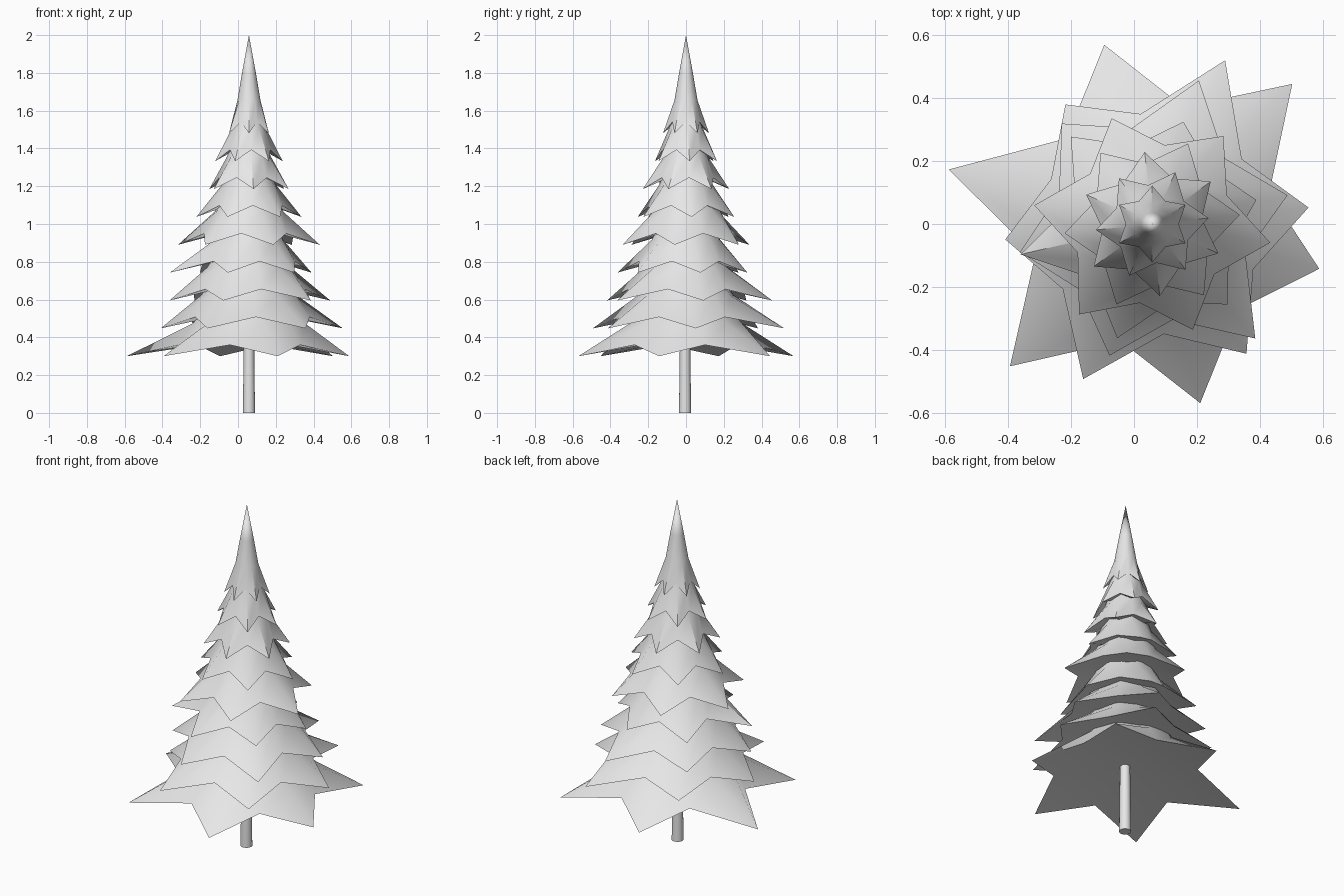
import bpy, bmesh
from math import radians, sin, cos

cube = bpy.data.objects.get("Cube")
if cube:
    bpy.data.objects.remove(cube, do_unlink=True)

AXIS_X = 0.058

mat = bpy.data.materials.new("light grey")
mat.use_nodes = True
colour = (0.8, 0.8, 0.8, 1)
mat.diffuse_color = colour
mat.node_tree.nodes["Principled BSDF"].inputs["Base Color"].default_value = colour


def finish(bm, name):
    """Turn a bmesh into a smooth object with sharp rims."""
    bmesh.ops.recalc_face_normals(bm, faces=bm.faces)
    mesh = bpy.data.meshes.new(name)
    bm.to_mesh(mesh)
    bm.free()
    mesh.materials.append(mat)
    obj = bpy.data.objects.new(name, mesh)
    bpy.context.collection.objects.link(obj)
    bpy.ops.object.select_all(action='DESELECT')
    obj.select_set(True)
    bpy.context.view_layer.objects.active = obj
    bpy.ops.object.shade_smooth_by_angle(angle=radians(50))
    return obj


def branch_tier(name, z, turn, tips, notch):
    """Six-pointed skirt: jagged rim, two round rings and a peak."""
    bm = bmesh.new()
    mean = sum(tips) / 6

    def ring(radius, height):
        verts = []
        for i in range(12):
            a = radians(turn + 30 * i)
            r = radius(i)
            verts.append(bm.verts.new((AXIS_X + r * cos(a), r * sin(a), height(i))))
        return verts

    rings = [
        ring(lambda i: mean * notch if i % 2 else tips[i // 2],
             lambda i: z + 0.06 * (i % 2)),
        ring(lambda i: mean * 0.5, lambda i: z + 0.175),
        ring(lambda i: mean * 0.3, lambda i: z + 0.32),
    ]
    peak = bm.verts.new((AXIS_X, 0, z + 0.52))
    hollow = bm.verts.new((AXIS_X, 0, z + 0.1))
    for i in range(12):
        j = (i + 1) % 12
        for low, high in zip(rings, rings[1:]):
            bm.faces.new((low[i], low[j], high[j], high[i]))
        bm.faces.new((rings[-1][i], rings[-1][j], peak))
        bm.faces.new((rings[0][j], rings[0][i], hollow))
    return finish(bm, name)


# Trunk
bm = bmesh.new()
bmesh.ops.create_cone(bm, cap_ends=True, segments=16, radius1=0.032, radius2=0.026, depth=0.5)
bmesh.ops.translate(bm, verts=bm.verts, vec=(AXIS_X, -0.005, 0.25))
finish(bm, "trunk")

# Branch tiers from the bottom up: turn in degrees, tip lengths
tiers = [
    (45, (.63, .59, .67, .64, .59, .55)),
    (6, (.5, .57, .47, .47, .54, .51)),
    (12, (.44, .48, .43, .43, .44, .49)),
    (13, (.34, .34, .38, .43, .38, .35)),
    (-9, (.38, .36, .36, .38, .37, .36)),
    (6, (.28,) * 6),
    (36, (.23,) * 6),
    (6, (.18,) * 6),
    (30, (.122,) * 6),
]
for n, (turn, tips) in enumerate(tiers):
    branch_tier(f"branch_tier_{n + 1}", 0.3 + 0.1475 * n, turn, tips, 0.63 if n == 0 else 0.69)
